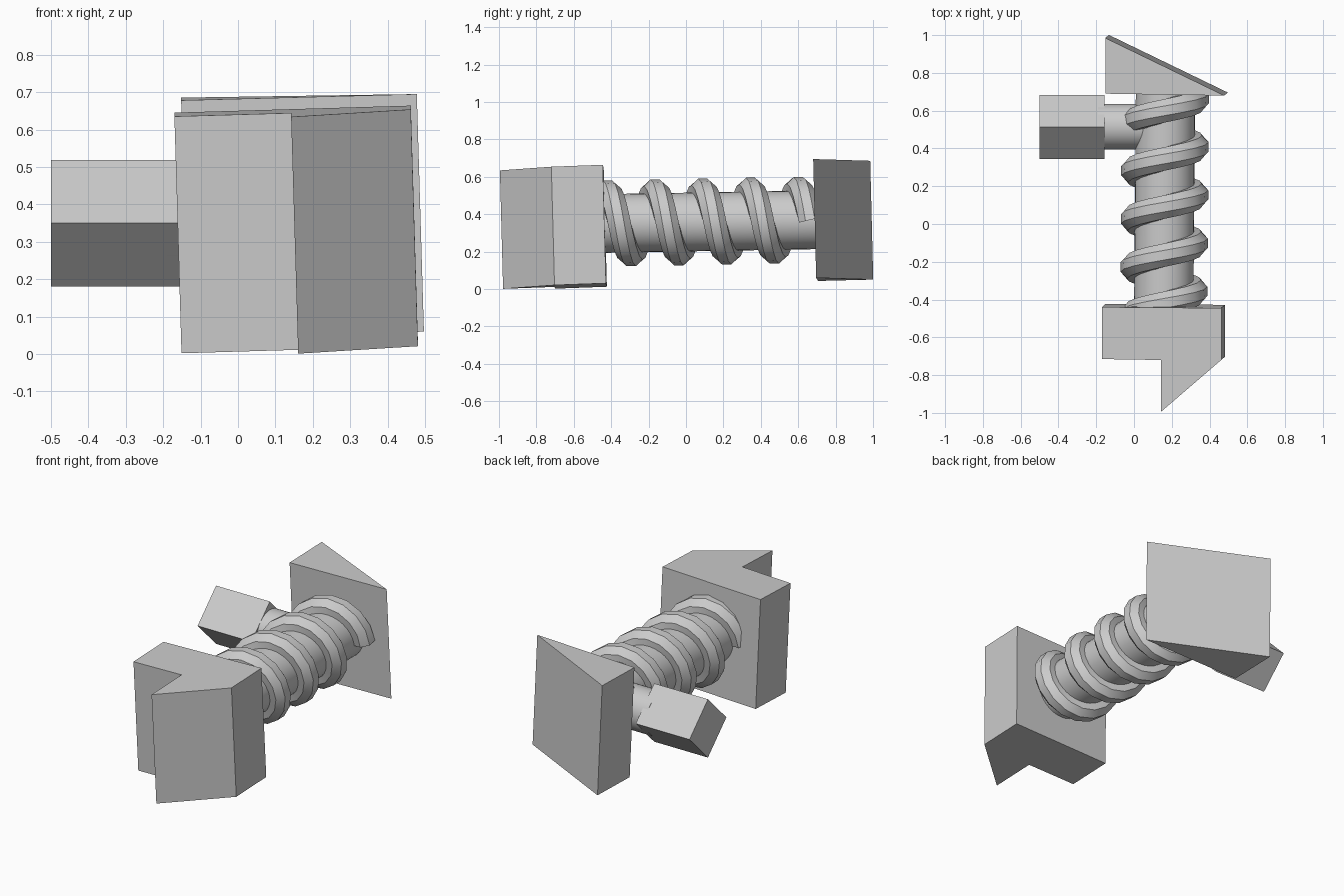
import bpy
import bmesh
import math
from mathutils import Vector

cube = bpy.data.objects.get("Cube")
if cube:
    bpy.data.objects.remove(cube, do_unlink=True)

grey = bpy.data.materials.new("plain grey")
grey.use_nodes = True
COLOUR = (0.6, 0.6, 0.6, 1)
grey.diffuse_color = COLOUR
grey.node_tree.nodes["Principled BSDF"].inputs["Base Color"].default_value = COLOUR


def finish(name, bm, smooth=None):
    bmesh.ops.recalc_face_normals(bm, faces=bm.faces)
    mesh = bpy.data.meshes.new(name)
    bm.to_mesh(mesh)
    bm.free()
    mesh.materials.append(grey)
    obj = bpy.data.objects.new(name, mesh)
    bpy.context.collection.objects.link(obj)
    if smooth:
        bpy.ops.object.select_all(action="DESELECT")
        obj.select_set(True)
        bpy.context.view_layer.objects.active = obj
        bpy.ops.object.shade_smooth_by_angle(angle=math.radians(smooth))
    return obj


def slab(name, outline, height, drop):
    """Extrude a plan outline downwards along a slightly leaning direction."""
    bm = bmesh.new()
    top = bm.faces.new([bm.verts.new((x, y, height(x, y))) for x, y in outline])
    new = bmesh.ops.extrude_face_region(bm, geom=[top], use_keep_orig=True)
    moved = [g for g in new["geom"] if isinstance(g, bmesh.types.BMVert)]
    bmesh.ops.translate(bm, verts=moved, vec=drop)
    return finish(name, bm)


def rod(name, start, end, radius, sides, smooth=None):
    """Closed cylinder between two points."""
    start, end = Vector(start), Vector(end)
    axis = end - start
    bm = bmesh.new()
    bmesh.ops.create_cone(bm, cap_ends=True, segments=sides, radius1=radius,
                          radius2=radius, depth=axis.length)
    bm.transform(axis.to_track_quat("Z", "Y").to_matrix().to_4x4())
    bmesh.ops.translate(bm, verts=bm.verts, vec=(start + end) / 2)
    return finish(name, bm, smooth)


# Stepped end block with a pointed tooth
slab("front_block",
     [(-0.17, -0.44), (-0.17, -0.715), (0.142, -0.72),
      (0.142, -0.995), (0.462, -0.72), (0.462, -0.445)],
     lambda x, y: 0.635 + 0.03 * (x + 0.17) + 0.037 * (y + 0.715),
     (0.019, 0.017, -0.633))

# Triangular end block
slab("rear_wedge", [(-0.152, 0.69), (-0.152, 0.985), (0.478, 0.68)],
     lambda x, y: 0.678 + 0.027 * (x + 0.152) + 0.025 * (y - 0.69),
     (0.019, 0.016, -0.635))

# Main shaft, leaning slightly
BASE, TIP = Vector((0.157, -0.5, 0.349)), Vector((0.167, 0.75, 0.371))
rod("shaft", BASE, TIP, 0.157, 32, 30)

# Side neck and its square grip, set on edge
rod("side_neck", (-0.19, 0.515, 0.35), (0.1, 0.515, 0.35), 0.121, 32, 30)
grip = rod("side_grip", (-0.5, 0.513, 0.35), (-0.155, 0.513, 0.35), 0.169, 4)

# Spiral thread with an eight-sided section
bm = bmesh.new()
PITCH, MID, SIZE, STEPS, SIDES = 0.255, 0.17, 0.066, 16, 8
rings = []
for i in range(-4, 4 * STEPS + 5):
    turn = i / STEPS
    angle = math.tau * turn
    y = -0.42 + PITCH * turn
    centre = BASE.lerp(TIP, (y - BASE.y) / (TIP.y - BASE.y))
    out = Vector((math.sin(angle), 0, math.cos(angle)))
    along = Vector((math.cos(angle) * math.tau * MID, PITCH,
                    -math.sin(angle) * math.tau * MID)).normalized()
    side = along.cross(out)
    ring = []
    for k in range(SIDES):
        a = math.tau * (k + 0.5) / SIDES
        ring.append(bm.verts.new(
            centre + out * (MID + SIZE * math.cos(a)) + side * SIZE * math.sin(a)))
    rings.append(ring)
for a, b in zip(rings, rings[1:]):
    for k in range(SIDES):
        n = (k + 1) % SIDES
        bm.faces.new((a[k], a[n], b[n], b[k]))
bm.faces.new(rings[0])
bm.faces.new(rings[-1])
finish("spiral_thread", bm, 30)
